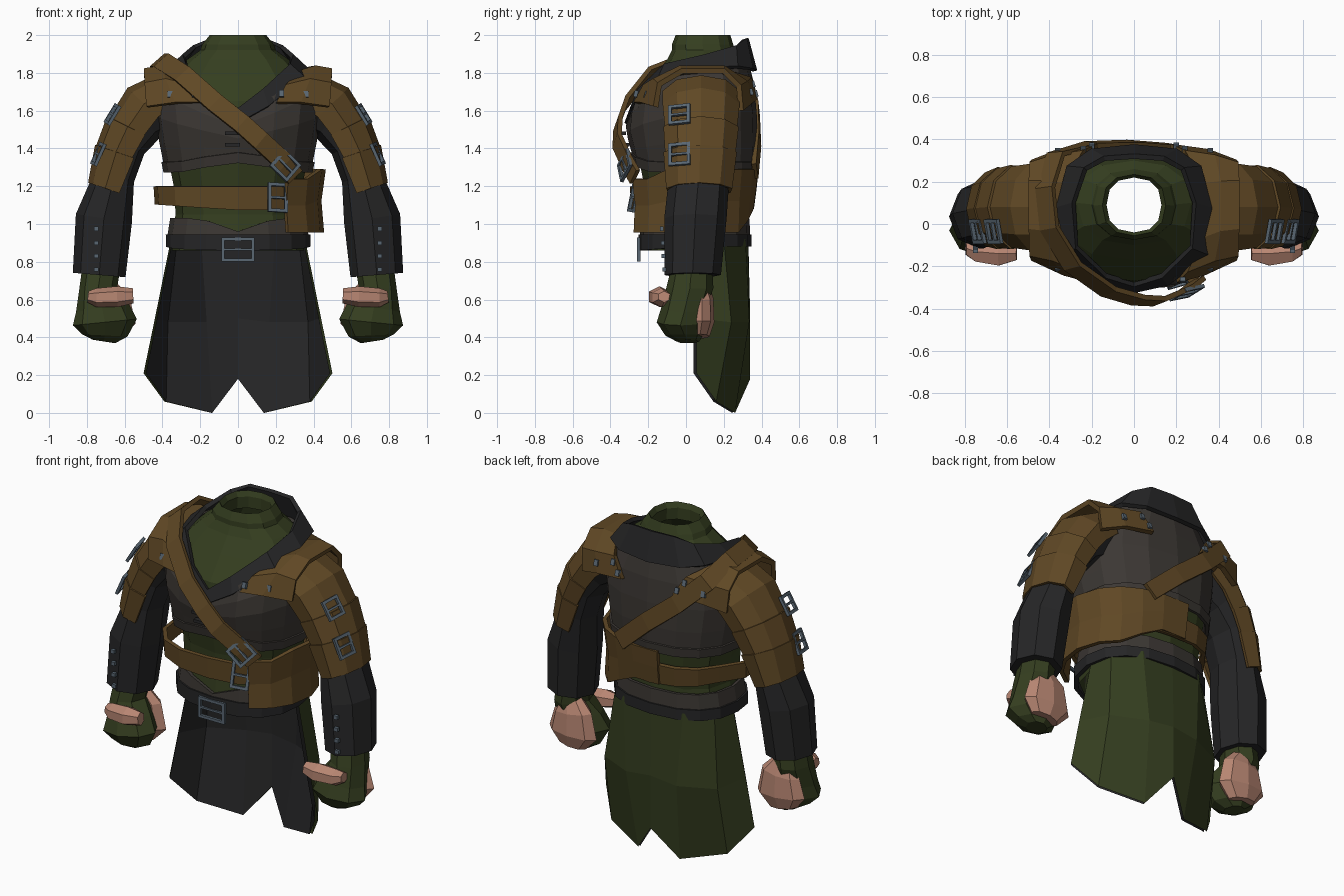
import bpy, bmesh
from math import sin, cos, radians, copysign
from mathutils import Vector, Matrix

if "Cube" in bpy.data.objects:
    bpy.data.objects.remove(bpy.data.objects["Cube"])

def material(name, *rgb):
    m = bpy.data.materials.new(name)
    m.diffuse_color = (*rgb, 1)
    m.use_nodes = True
    m.node_tree.nodes["Principled BSDF"].inputs["Base Color"].default_value = m.diffuse_color
    return m

GREEN = material("green_cloth", .035, .048, .014)
DARK = material("dark_cloth", .019, .019, .020)
VEST = material("vest_cloth", .045, .039, .034)
BROWN = material("brown_leather", .115, .064, .018)
SKIN = material("skin", .48, .24, .17)
METAL = material("metal", .1, .135, .17)

def finish(name, bm, mat, thick=0, mirror=False):
    bmesh.ops.recalc_face_normals(bm, faces=bm.faces)
    me = bpy.data.meshes.new(name)
    bm.to_mesh(me)
    bm.free()
    ob = bpy.data.objects.new(name, me)
    bpy.context.collection.objects.link(ob)
    me.materials.append(mat)
    if thick:
        s = ob.modifiers.new("thickness", 'SOLIDIFY')
        s.thickness, s.offset = thick, 0
    if mirror:
        ob.modifiers.new("mirror", 'MIRROR').merge_threshold = .002
    return ob

def grid(name, rows, mat, thick=0, mirror=False, close=False, caps=False):
    """Skin a surface through rows of points."""
    bm = bmesh.new()
    v = [[bm.verts.new(p) for p in r] for r in rows]
    n = len(rows[0])
    for a, b in zip(v, v[1:]):
        for i in range(n if close else n - 1):
            j = (i + 1) % n
            bm.faces.new((a[i], a[j], b[j], b[i]))
    if caps:
        bm.faces.new(v[0])
        bm.faces.new(v[-1])
    return finish(name, bm, mat, thick, mirror)

def boxes(name, items, mat, mirror=False):
    """items: (centre, normal, right, size along right/up/normal)"""
    bm = bmesh.new()
    for c, n, u, size in items:
        n = Vector(n).normalized()
        u = Vector(u)
        u = (u - n * u.dot(n)).normalized()
        m = Matrix((u, n.cross(u), n)).transposed().to_4x4()
        bmesh.ops.create_cube(bm, size=1, matrix=Matrix.Translation(c) @ m @ Matrix.Diagonal((*size, 1)))
    return finish(name, bm, mat, mirror=mirror)

def buckle(name, c, n, u, w, h, mirror=False):
    c, n = Vector(c), Vector(n).normalized()
    u = Vector(u)
    u = (u - n * u.dot(n)).normalized()
    v, t = n.cross(u), .017
    bars = [(c + v * s * h / 2, n, u, (w + t, t, t)) for s in (-1, 1)]
    bars += [(c + u * s * w / 2, n, u, (t, h, t)) for s in (-1, 1)]
    bars.append((c, n, u, (w, t * .7, t)))
    boxes(name, bars, METAL, mirror)

# Torso profile: z, half width, front y, back y
BODY = [(.86, .35, -.22, .315), (.95, .35, -.22, .315), (1.05, .33, -.21, .31), (1.2, .34, -.22, .33),
        (1.35, .37, -.25, .345), (1.5, .40, -.29, .35), (1.65, .42, -.27, .34), (1.78, .36, -.17, .325),
        (1.87, .27, -.10, .30), (1.92, .20, -.075, .26)]
NECK = [(1.95, .19, -.075, .25), (2.0, .15, -.055, .235), (1.97, .13, -.04, .22), (1.9, .135, -.04, .22)]

def oval(a, z, rx, f, b, off=0):
    c, s = cos(radians(a)), sin(radians(a))
    return Vector(((rx + off) * copysign(abs(c) ** .85, c),
                   (f + b) / 2 + ((b - f) / 2 + off) * copysign(abs(s) ** .85, s), z))

def on_body(a, z, off):
    for p, q in zip(BODY, BODY[1:]):
        if z <= q[0]:
            break
    t = (z - p[0]) / (q[0] - p[0])
    return oval(a, z, *[p[i] + (q[i] - p[i]) * t for i in (1, 2, 3)], off)

def wrap(name, lo, hi, off, mat, thick=.02, a0=-90, a1=270, n=16, steps=1):
    """Band following the torso; lo, hi, off are functions of the angle."""
    full = a1 - a0 == 360
    ang = [a0 + (a1 - a0) * i / n for i in range(n if full else n + 1)]
    rows = [[on_body(a, lo(a) + (hi(a) - lo(a)) * k / steps, off(a)) for a in ang] for k in range(steps + 1)]
    return grid(name, rows, mat, thick, close=full)

C = lambda a: cos(radians(a))
S = lambda a: sin(radians(a))
k = lambda value: (lambda a: value)

# Undershirt with open neck and open hem
grid("undershirt", [[oval(i * 30 - 90, *p) for i in range(12)] for p in BODY + NECK], GREEN, close=True)

# Vest, hem trim, waist layers and belts
vest_low = lambda a: 1.29 + .05 * max(0, -S(a)) ** 8
wrap("vest", vest_low, lambda a: 1.57 + .28 * abs(C(a)) if S(a) < 0 else 1.85, k(.02), VEST, steps=4)
wrap("vest_hem", lambda a: vest_low(a) - .015, lambda a: vest_low(a) + .04, k(.03), VEST)
wrap("waist_sash", k(.93), lambda a: 1.03 - .07 * max(0, -S(a)) ** 20, k(.015), VEST)
wrap("waist_belt", lambda a: .88 - .02 * max(0, -S(a)), k(.945), k(.02), DARK, .025)
wrap("brown_belt", lambda a: 1.075 + .03 * max(0, -C(a)), k(1.2),
     lambda a: .03 + .035 * max(0, -S(a)) + .065 * max(0, -C(a)) * (S(a) < .3), BROWN, .025)
wrap("hip_leather", lambda a: .955 if a < 40 else 1.02 if a < 65 else 1.08, lambda a: 1.29 if a > -30 else 1.24,
     lambda a: .095 - .06 * max(0, S(a)), BROWN, .025, -58, 98, 8, 2)
boxes("vest_clasps", [((-.03, -.315 - (z - 1.42) * .3, z), (0, -1, 0), (1, 0, 0), (.08, .018, .03))
                      for z in (1.42, 1.48)], DARK)

# Lapel collar standing up at the back
grid("collar", [
    [(0, -.285, 1.61), (.13, -.245, 1.71), (.27, -.11, 1.84), (.285, .1, 1.89), (.23, .26, 1.94), (.14, .31, 1.98), (0, .32, 1.98)],
    [(0, -.315, 1.53), (.16, -.28, 1.62), (.35, -.14, 1.77), (.36, .08, 1.82), (.31, .27, 1.83), (.2, .345, 1.82), (0, .365, 1.81)]],
    DARK, .025, mirror=True)

# Shoulder pads, rows running from front to back
grid("shoulder_pad", [
    [(.20, -.265, 1.64), (.33, -.23, 1.64), (.48, -.16, 1.62)],
    [(.25, -.215, 1.73), (.38, -.165, 1.76), (.49, -.14, 1.74)],
    [(.33, -.06, 1.80), (.41, -.03, 1.825), (.495, -.02, 1.81)],
    [(.33, .19, 1.81), (.41, .20, 1.825), (.495, .20, 1.81)],
    [(.24, .335, 1.77), (.38, .315, 1.75), (.49, .28, 1.73)],
    [(.17, .365, 1.66), (.35, .34, 1.64), (.48, .29, 1.60)]], BROWN, .03, mirror=True)
boxes("pad_studs", [(p, (0, s, .3), (1, 0, 0), (.025, .035, .02)) for p, s in (
    ((.23, -.265, 1.69), -1), ((.36, -.21, 1.685), -1), ((.24, .355, 1.74), 1),
    ((.36, .345, 1.70), 1), ((.2, .37, 1.69), 1))], METAL, mirror=True)

# Diagonal strap over the left shoulder
path = [Vector(p) for p in [
    (.30, -.27, 1.25), (.25, -.31, 1.32), (.12, -.365, 1.44), (.02, -.36, 1.53), (-.12, -.32, 1.64),
    (-.29, -.2, 1.79), (-.40, -.02, 1.86), (-.42, .17, 1.86), (-.37, .33, 1.77), (-.2, .375, 1.61),
    (0, .38, 1.45), (.19, .365, 1.28)]]
edges = [[], []]
for i, p in enumerate(path):
    d = path[min(i + 1, len(path) - 1)] - path[max(i - 1, 0)]
    side = d.cross(p - Vector((0, .06, 1.4))).normalized() * .052
    edges[0].append(p - side)
    edges[1].append(p + side)
grid("shoulder_strap", edges, BROWN, .025)

# Buckles
buckle("strap_buckle", (.25, -.325, 1.31), (.4, -1, .2), (.75, 0, -.65), .11, .11)
buckle("brown_belt_buckle", (.21, -.275, 1.14), (.3, -1, .2), (1, 0, 0), .09, .14)
buckle("waist_buckle", (0, -.25, .865), (0, -1, 0), (1, 0, 0), .16, .11)
buckle("upper_arm_buckle", (.665, -.035, 1.58), (.82, -.2, .5), (0, 1, 0), .10, .10, True)
buckle("lower_arm_buckle", (.74, -.035, 1.37), (.9, -.2, .4), (0, 1, 0), .10, .11, True)

def tube(name, secs, mat, thick=0, arc=360, n=8):
    """Limb loft; sections are x, y, z, radius across, radius in y."""
    rows = []
    for i, (x, y, z, ra, ry) in enumerate(secs):
        p, q = secs[max(i - 1, 0)], secs[min(i + 1, len(secs) - 1)]
        d = Vector((q[0] - p[0], 0, q[2] - p[2])).normalized()
        out = Vector((-d.z, 0, d.x))
        m = n if arc == 360 else n + 1
        rows.append([Vector((x, y, z)) + out * ra * C(arc * (j / n - .5)) +
                     Vector((0, ry * S(arc * (j / n - .5)), 0)) for j in range(m)])
    full = arc == 360
    return grid(name, rows, mat, thick, True, full, full)

# Sleeves with overlapping leather arm plates
tube("sleeve", [(.34, .08, 1.64, .12, .17), (.5, .08, 1.56, .135, .17), (.6, .08, 1.42, .115, .165),
                (.655, .07, 1.25, .108, .16), (.71, .05, 1.03, .15, .165), (.735, .035, .73, .14, .15)], DARK)
for i, plate in enumerate([
        [(.37, .08, 1.68, .12, .2), (.47, .08, 1.61, .15, .2), (.57, .08, 1.47, .135, .185)],
        [(.55, .08, 1.5, .15, .195), (.63, .075, 1.34, .13, .18)],
        [(.61, .075, 1.37, .145, .19), (.675, .07, 1.18, .115, .17)]]):
    tube(f"arm_plate_{i + 1}", plate, BROWN, .02, 230, 6)
boxes("cuff_buttons", [((.75, -.115 - (z - .76) * .06, z), (0, -1, 0), (1, 0, 0), (.025, .022, .02))
                       for z in (.76, .83, .9, .975)], METAL, mirror=True)

# Gloved fists with bare fingers behind and a bare thumb in front
tube("glove", [(.725, .03, .76, .1, .11), (.74, .02, .66, .1, .125), (.72, -.01, .56, .14, .12),
               (.705, -.03, .48, .17, .125), (.705, -.01, .41, .12, .1), (.71, .01, .378, .06, .06)], GREEN)
tube("fingers", [(.72, .075, .68, .07, .045), (.70, .085, .61, .125, .06),
                 (.70, .085, .48, .158, .065), (.71, .075, .405, .09, .05)], SKIN)
tube("thumb", [(.555, -.14, .62, .04, .035), (.64, -.14, .615, .055, .065),
               (.75, -.13, .61, .05, .055), (.795, -.115, .615, .03, .035)], SKIN, n=6)

# Coat tail: green outside, dark lining, open at the front
tail = [[(0, .33, .92), (.2, .315, .92), (.33, .2, .92), (.355, .06, .92)],
        [(0, .34, .5), (.17, .335, .48), (.38, .24, .48), (.44, .055, .5)],
        [(0, .34, .18), (.14, .26, .0), (.39, .16, .06), (.5, .055, .21)]]
grid("coat_tail", tail, GREEN, mirror=True)
grid("coat_lining", [[(x * .975, y - .015, z) for x, y, z in r] for r in tail], DARK, mirror=True)
